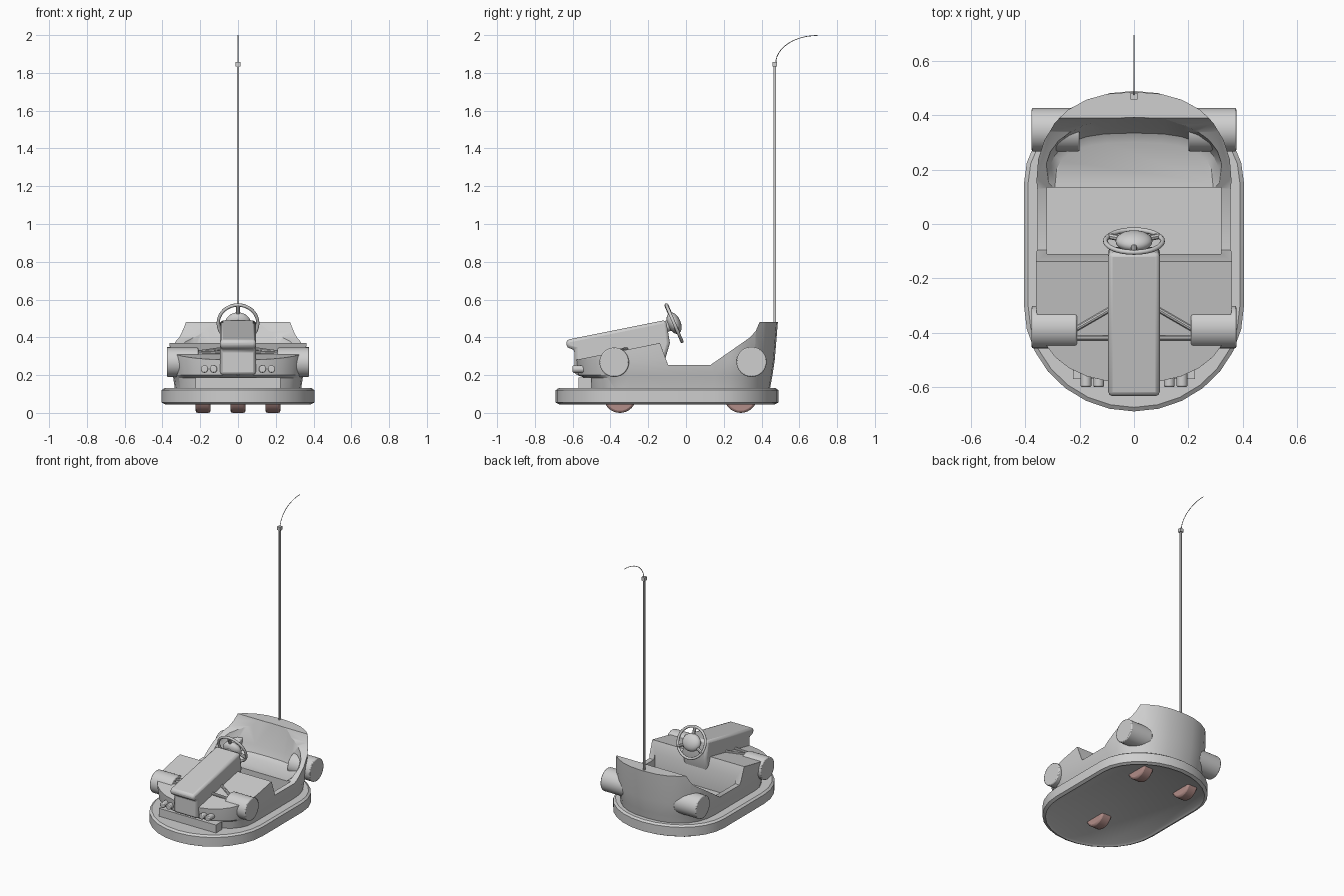
import bpy, bmesh
from math import sin, cos, pi, radians, atan2
from mathutils import Vector, Matrix

cube = bpy.data.objects.get("Cube")
if cube:
    bpy.data.objects.remove(cube, do_unlink=True)


def material(name, rgb):
    m = bpy.data.materials.new(name)
    m.use_nodes = True
    m.diffuse_color = (*rgb, 1)
    m.node_tree.nodes["Principled BSDF"].inputs["Base Color"].default_value = (*rgb, 1)
    return m


GREY = material("light grey", (0.62, 0.62, 0.62))
BROWN = material("wheel brown", (0.45, 0.27, 0.25))


def finish(name, bm, mat=GREY, bevel=0.0, smooth=True):
    bmesh.ops.recalc_face_normals(bm, faces=bm.faces)
    me = bpy.data.meshes.new(name)
    bm.to_mesh(me)
    bm.free()
    ob = bpy.data.objects.new(name, me)
    bpy.context.collection.objects.link(ob)
    me.materials.append(mat)
    if bevel:
        add_bevel(ob, bevel)
    if smooth:
        shade(ob)
    return ob


def add_bevel(ob, width):
    b = ob.modifiers.new("soft edges", "BEVEL")
    b.width, b.segments, b.limit_method, b.angle_limit = width, 2, "ANGLE", radians(40)


def shade(ob):
    bpy.ops.object.select_all(action="DESELECT")
    ob.select_set(True)
    bpy.context.view_layer.objects.active = ob
    bpy.ops.object.shade_smooth_by_angle(angle=radians(35))


def bake(ob):
    """Replace the mesh with its modified result."""
    dg = bpy.context.evaluated_depsgraph_get()
    me = bpy.data.meshes.new_from_object(ob.evaluated_get(dg))
    ob.modifiers.clear()
    ob.data = me


def cut(ob, tool, operation="DIFFERENCE"):
    m = ob.modifiers.new("cut", "BOOLEAN")
    m.object, m.operation, m.solver = tool, operation, "EXACT"
    bake(ob)
    bpy.data.objects.remove(tool, do_unlink=True)


def outline(rx, front, back, cf, cb, p):
    """Plan shape: two half superellipses joined by straight sides."""
    n, pts = 14, []
    for c, ry, start in ((cb, back - cb, 0), (cf, cf - front, pi)):
        for i in range(n + 1):
            a = start + pi * i / n
            s, t = cos(a), sin(a)
            pts.append((rx * abs(s) ** (2 / p) * (1 if s > 0 else -1),
                        c + ry * abs(t) ** (2 / p) * (1 if t > 0 else -1)))
    return pts


def loft(name, sections, cf=-0.30, cb=0.15, p=2.0, **kw):
    """Stack plan outlines given as (z, half width, front y, back y)."""
    bm = bmesh.new()
    rings = [[bm.verts.new((x, y, z)) for x, y in outline(rx, f, b, cf, cb, p)]
             for z, rx, f, b in sections]
    k = len(rings[0])
    for lo, hi in zip(rings, rings[1:]):
        for i in range(k):
            bm.faces.new((lo[i], lo[(i + 1) % k], hi[(i + 1) % k], hi[i]))
    bm.faces.new(rings[0])
    bm.faces.new(rings[-1])
    return finish(name, bm, **kw)


def prism(name, profile, half, **kw):
    """Side profile of (y, z) points extruded across x."""
    bm = bmesh.new()
    face = bm.faces.new([bm.verts.new((-half, y, z)) for y, z in profile])
    out = bmesh.ops.extrude_face_region(bm, geom=[face])
    bmesh.ops.translate(bm, vec=(2 * half, 0, 0),
                        verts=[v for v in out["geom"] if isinstance(v, bmesh.types.BMVert)])
    return finish(name, bm, **kw)


def box(name, lo, hi, **kw):
    return prism(name, [(lo[1], lo[2]), (hi[1], lo[2]), (hi[1], hi[2]), (lo[1], hi[2])],
                 (hi[0] - lo[0]) / 2, **kw)


def rod(name, a, b, r, r2=None, sides=32, **kw):
    a, b = Vector(a), Vector(b)
    bm = bmesh.new()
    turn = (b - a).to_track_quat("Z", "Y").to_matrix().to_4x4()
    bmesh.ops.create_cone(bm, cap_ends=True, segments=sides, radius1=r,
                          radius2=r if r2 is None else r2, depth=(b - a).length,
                          matrix=Matrix.Translation((a + b) / 2) @ turn)
    return finish(name, bm, **kw)


def tube(name, pts, r, closed=False):
    cu = bpy.data.curves.new(name, "CURVE")
    cu.dimensions, cu.bevel_depth, cu.bevel_resolution = "3D", r, 2
    sp = cu.splines.new("POLY")
    sp.points.add(len(pts) - 1)
    for q, co in zip(sp.points, pts):
        q.co = (*co, 1)
    sp.use_cyclic_u = closed
    ob = bpy.data.objects.new(name, cu)
    bpy.context.collection.objects.link(ob)
    cu.materials.append(GREY)
    return ob


# Bumper ring with chamfered edges, and the slightly recessed underside
loft("bumper", [(0.055, 0.37, -0.655, 0.455), (0.045, 0.385, -0.67, 0.47),
                (0.055, 0.405, -0.69, 0.49), (0.12, 0.405, -0.69, 0.49),
                (0.131, 0.39, -0.675, 0.475)])

# Body: lofted tub trimmed to the side profile, then hollowed
body = loft("body", [(0.10, 0.33, -0.52, 0.44), (0.185, 0.343, -0.535, 0.455),
                     (0.20, 0.348, -0.575, 0.458), (0.28, 0.36, -0.585, 0.47),
                     (0.55, 0.365, -0.60, 0.492)], p=2.3)
cut(body, prism("side_trim", [(-0.7, 0.05), (-0.7, 0.257), (-0.138, 0.37), (-0.095, 0.254),
                              (0.13, 0.254), (0.34, 0.40), (0.37, 0.435), (0.39, 0.482),
                              (0.6, 0.482), (0.6, 0.05)], 0.6), "INTERSECT")
cut(body, box("foot_well", (-0.32, -0.11, 0.15), (0.32, 0.135, 0.7)))
cut(body, loft("seat_scoop", [(0.25, 0.29, 0.04, 0.30), (0.27, 0.315, 0.04, 0.335),
                              (0.32, 0.33, 0.04, 0.355), (0.6, 0.345, 0.04, 0.42)],
               cf=0.12, p=2.8))
add_bevel(body, 0.01)
shade(body)

# Front plate under the nose
box("front_plate", (-0.225, -0.57, 0.12), (0.225, -0.50, 0.188))

# Steering column housing with an overhanging front lip
prism("column_housing", [(-0.59, 0.20), (-0.59, 0.335), (-0.632, 0.345), (-0.635, 0.386),
                         (-0.106, 0.492), (-0.085, 0.37), (-0.12, 0.25)],
      0.095, bevel=0.016)

# Steering wheel, tilted toward the driver
centre = Vector((0, -0.063, 0.475))
normal = Vector((0, 0.918, 0.395))
up = Vector((0, -0.395, 0.918))
side = Vector((1, 0, 0))


def on_wheel(a, r, lift=0.0):
    return centre + (side * cos(a) + up * sin(a)) * r + normal * lift


tube("steering_wheel_rim", [on_wheel(2 * pi * i / 32, 0.105) for i in range(32)], 0.009, True)
for i, a in enumerate((pi / 2, pi * 1.15, pi * 1.85)):
    rod(f"steering_spoke_{i + 1}", on_wheel(a, 0.02), on_wheel(a, 0.105), 0.011, sides=8)
rod("steering_shaft", centre - normal * 0.08, centre, 0.03)
bm = bmesh.new()
frame = Matrix((side, up, normal)).transposed().to_4x4()
bmesh.ops.create_uvsphere(bm, u_segments=24, v_segments=12, radius=1,
                          matrix=Matrix.Translation(centre) @ frame
                          @ Matrix.Diagonal((0.068, 0.06, 0.035, 1)))
finish("steering_hub", bm)

# Side pods, struts and headlights, mirrored
for s, label in ((1, "left"), (-1, "right")):
    rod(f"front_pod_{label}", (s * 0.21, -0.38, 0.268), (s * 0.377, -0.38, 0.268), 0.078,
        bevel=0.006)
    rod(f"rear_pod_{label}", (s * 0.20, 0.347, 0.27), (s * 0.377, 0.347, 0.27), 0.08,
        bevel=0.006)
    rod(f"rear_strut_{label}", (s * 0.22, -0.39, 0.32), (s * 0.09, -0.315, 0.338), 0.01, sides=10)
    rod(f"front_strut_{label}", (s * 0.22, -0.42, 0.315), (s * 0.09, -0.42, 0.32), 0.01, sides=10)
    for i, x in enumerate((0.13, 0.177)):
        rod(f"headlight_{label}_{i + 1}", (s * x, -0.53, 0.232), (s * x, -0.60, 0.232), 0.02,
            sides=16, bevel=0.005)

# Three wheels: one in front, two behind
for label, x, y in (("front", 0, -0.35), ("rear_left", 0.185, 0.29), ("rear_right", -0.185, 0.29)):
    rod(f"wheel_{label}", (x - 0.04, y, 0.087), (x + 0.04, y, 0.087), 0.087, mat=BROWN,
        bevel=0.012)

# Power pole, joint and curved contact strip
box("pole", (-0.004, 0.463, 0.40), (0.004, 0.477, 1.84))
box("pole_joint", (-0.012, 0.458, 1.833), (0.012, 0.482, 1.858))
arc = [(0, 0.475 + 0.22 * (1 - cos(t)), 1.85 + 0.148 * sin(t))
       for t in (pi / 2 * i / 12 for i in range(13))]
tube("contact_strip", arc, 0.002)
